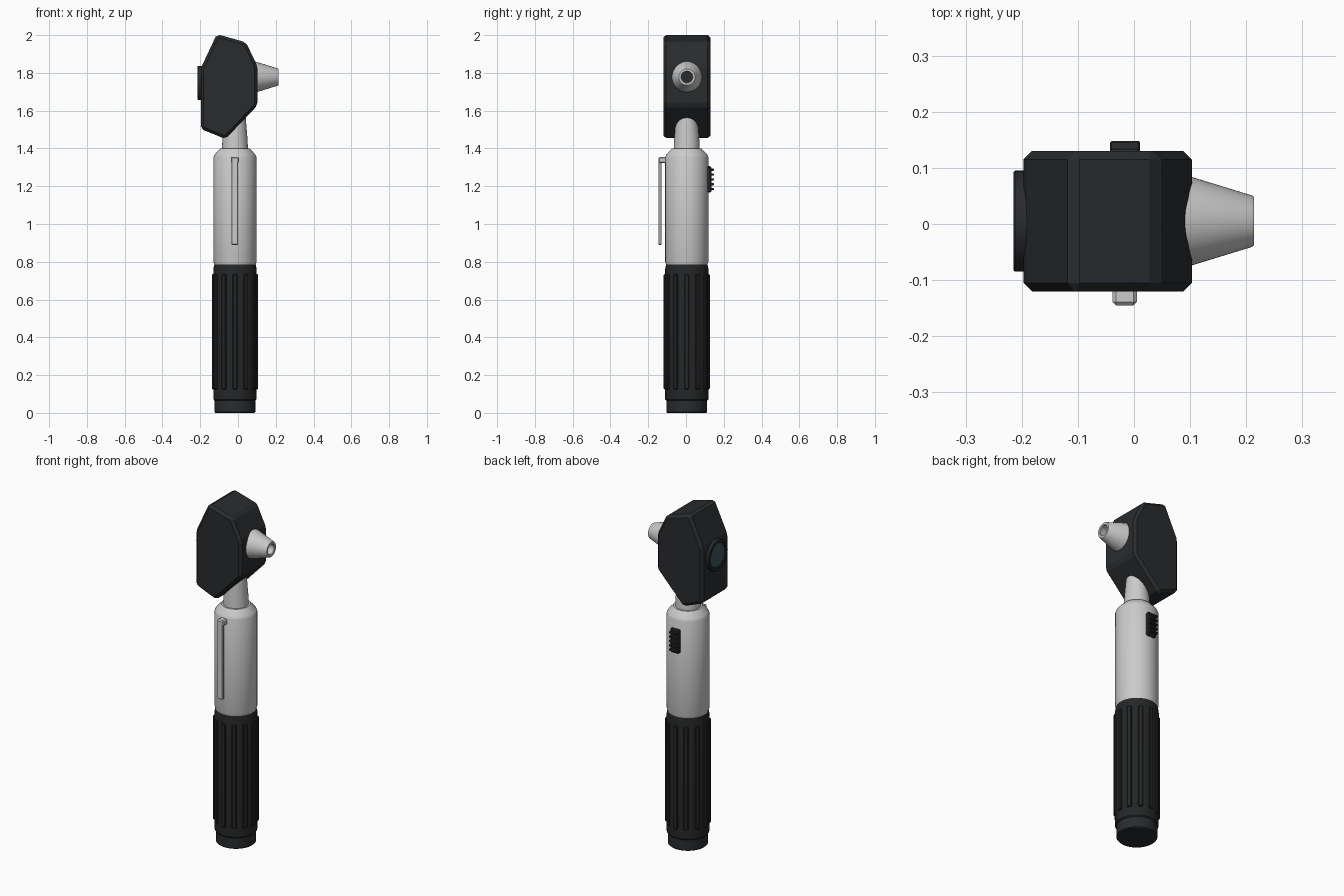
import bpy, bmesh, math
from mathutils import Matrix, Vector

if "Cube" in bpy.data.objects:
    bpy.data.objects.remove(bpy.data.objects["Cube"])

CX, CY = -0.016, 0.004   # handle axis


def material(name, rgb):
    m = bpy.data.materials.new(name)
    m.diffuse_color = (*rgb, 1)
    m.use_nodes = True
    m.node_tree.nodes["Principled BSDF"].inputs["Base Color"].default_value = m.diffuse_color
    return m


BLACK = material("black_plastic", (0.022, 0.024, 0.026))
RUBBER = material("black_rubber", (0.018, 0.019, 0.02))
METAL = material("pale_metal", (0.55, 0.57, 0.58))
LENS = material("lens_glass", (0.05, 0.09, 0.1))


def finish(name, bm, mat, bevel=0.0, segments=1):
    bmesh.ops.recalc_face_normals(bm, faces=bm.faces[:])
    me = bpy.data.meshes.new(name)
    bm.to_mesh(me)
    bm.free()
    me.materials.append(mat)
    ob = bpy.data.objects.new(name, me)
    bpy.context.collection.objects.link(ob)
    if bevel:
        mod = ob.modifiers.new("bevel", "BEVEL")
        mod.width, mod.segments, mod.limit_method = bevel, segments, "NONE"
    return ob


def lathe(name, profile, mat, matrix, steps=48):
    """Spin (radius, height) points around local z."""
    bm = bmesh.new()
    vs = [bm.verts.new((r, 0, h)) for r, h in profile]
    es = [bm.edges.new(p) for p in zip(vs, vs[1:])]
    bmesh.ops.spin(bm, geom=vs + es, axis=(0, 0, 1), cent=(0, 0, 0),
                   angle=2 * math.pi, steps=steps)
    bmesh.ops.remove_doubles(bm, verts=bm.verts[:], dist=1e-5)
    bm.transform(matrix)
    ob = finish(name, bm, mat)
    bpy.ops.object.select_all(action="DESELECT")
    ob.select_set(True)
    bpy.context.view_layer.objects.active = ob
    bpy.ops.object.shade_smooth_by_angle(angle=math.radians(30))
    return ob


def add_box(bm, lo, hi, rot=None):
    lo, hi = Vector(lo), Vector(hi)
    m = Matrix.Translation((lo + hi) / 2) @ Matrix.Diagonal((*(hi - lo), 1))
    bmesh.ops.create_cube(bm, size=1, matrix=(rot @ m) if rot else m)


def box(name, lo, hi, mat, bevel):
    bm = bmesh.new()
    add_box(bm, lo, hi)
    return finish(name, bm, mat, bevel)


axis = Matrix.Translation((CX, CY, 0))

# Handle: end cap, rubber grip, metal barrel and neck
lathe("end_cap", [(0, 0), (0.104, 0), (0.108, 0.005), (0.108, 0.075), (0, 0.075)],
      BLACK, axis)
lathe("grip", [(0, 0.066), (0.109, 0.066), (0.114, 0.072), (0.114, 0.765),
               (0.109, 0.787), (0, 0.787)], RUBBER, axis)
lathe("barrel", [(0, 0.78), (0.108, 0.78), (0.114, 0.8), (0.114, 1.355),
                 (0.108, 1.368), (0.078, 1.4), (0, 1.4)], METAL, axis)
lathe("neck", [(0, 1.38), (0.069, 1.38), (0.067, 1.44), (0.054, 1.6), (0, 1.6)],
      METAL, axis)

# Raised ribs around the grip
bm = bmesh.new()
for i in range(12):
    add_box(bm, (0.105, -0.013, 0.125), (0.122, 0.013, 0.735),
            axis @ Matrix.Rotation(i * math.pi / 6, 4, "Z"))
finish("grip_ribs", bm, RUBBER, 0.004)

# Pocket clip
box("clip_mount", (-0.038, -0.145, 1.322), (0.005, -0.1, 1.355), METAL, 0.006)
box("clip_bar", (-0.034, -0.145, 0.89), (0.001, -0.129, 1.34), METAL, 0.003)

# Slide switch on the back of the barrel
box("switch_base", (-0.045, 0.1, 1.167), (0.013, 0.134, 1.306), BLACK, 0.006)
bm = bmesh.new()
for i in range(5):
    z = 1.185 + i * 0.0255
    add_box(bm, (-0.043, 0.125, z - 0.006), (0.011, 0.148, z + 0.006))
finish("switch_ridges", bm, BLACK, 0.003)

# Head: seven-sided profile, extruded sideways and chamfered
outline = [(-0.112, 2.005), (0.042, 1.962), (0.103, 1.835), (0.103, 1.628),
           (-0.066, 1.45), (-0.197, 1.503), (-0.197, 1.825)]
bm = bmesh.new()
face = bm.faces.new([bm.verts.new((x, -0.12, z)) for x, z in outline])
ext = bmesh.ops.extrude_face_region(bm, geom=[face], use_keep_orig=True)
bmesh.ops.translate(bm, vec=(0, 0.25, 0),
                    verts=[g for g in ext["geom"] if isinstance(g, bmesh.types.BMVert)])
finish("head", bm, BLACK, 0.015)

# Hollow cone tip pointing right
tip = Matrix.Translation((0, 0.005, 1.778)) @ Matrix.Rotation(math.pi / 2, 4, "Y")
lathe("ear_cone", [(0, 0.05), (0.095, 0.05), (0.046, 0.21), (0.043, 0.214),
                   (0.032, 0.214), (0.029, 0.21), (0.034, 0.13), (0, 0.13)], METAL, tip)
lathe("cone_bore", [(0, 0.135), (0.032, 0.135), (0.032, 0.125), (0, 0.125)], BLACK, tip)

# Eyepiece ring and lens on the left
eye = Matrix.Translation((0, 0.005, 1.747)) @ Matrix.Rotation(-math.pi / 2, 4, "Y")
lathe("eyepiece_ring", [(0.07, 0.18), (0.09, 0.18), (0.09, 0.212), (0.087, 0.215),
                        (0.073, 0.215), (0.07, 0.212), (0.07, 0.18)], BLACK, eye)
lathe("lens", [(0, 0.212), (0.035, 0.2105), (0.072, 0.206), (0.072, 0.185), (0, 0.185)],
      LENS, eye)
